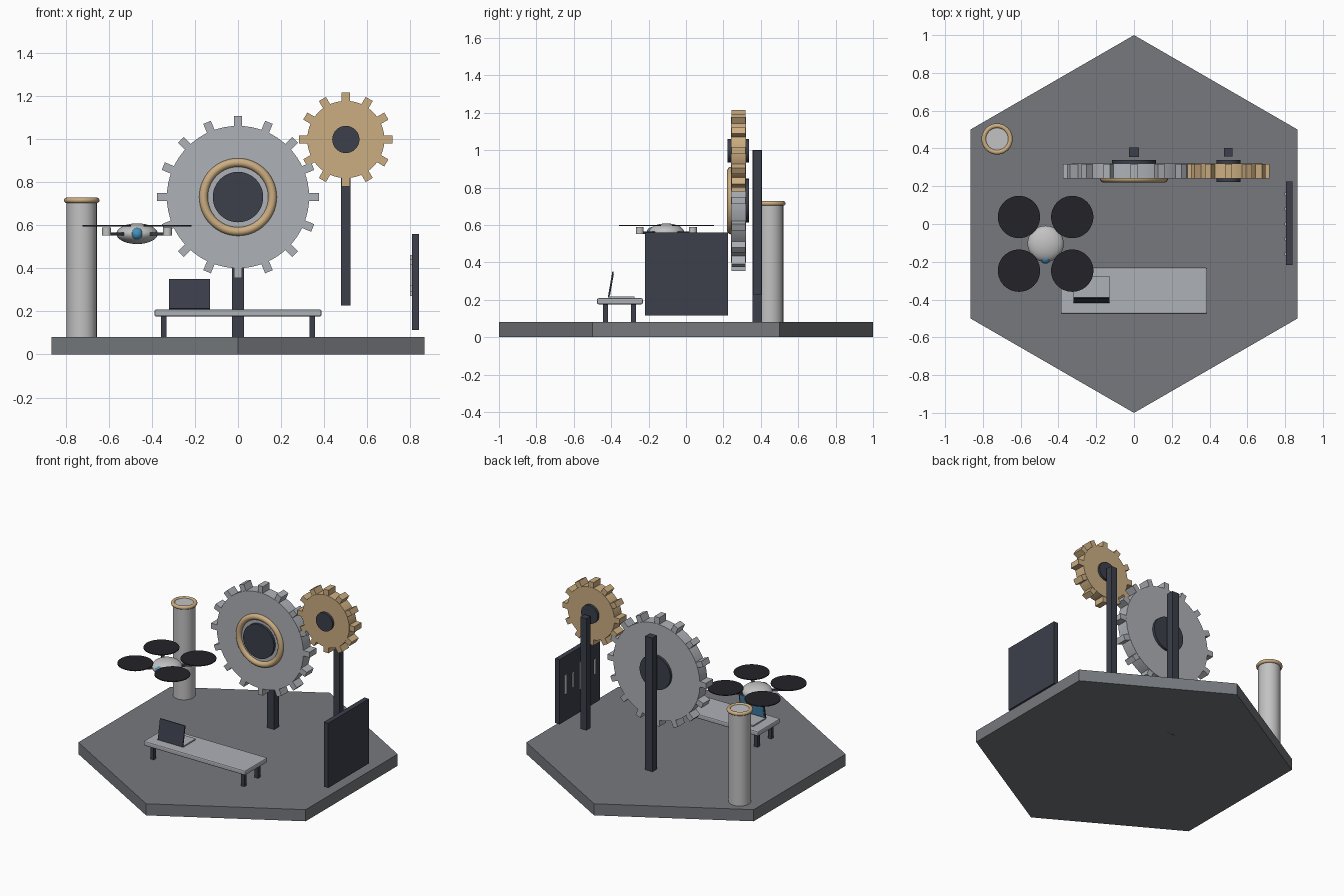
import bpy, bmesh, math
from mathutils import Vector

if "Cube" in bpy.data.objects:
    bpy.data.objects.remove(bpy.data.objects["Cube"])

def mat(name, r, g, b):
    m = bpy.data.materials.new(name)
    m.diffuse_color = (r, g, b, 1)
    m.use_nodes = True
    m.node_tree.nodes["Principled BSDF"].inputs["Base Color"].default_value = m.diffuse_color
    return m

BASE = mat("base grey", 0.18, 0.19, 0.205)
STEEL = mat("steel grey", 0.42, 0.44, 0.47)
LIGHT = mat("light grey", 0.54, 0.54, 0.54)
DARK = mat("dark slate", 0.045, 0.05, 0.07)
BLACK = mat("rotor black", 0.017, 0.017, 0.022)
BRASS = mat("brass", 0.60, 0.42, 0.22)
BLUE = mat("glass blue", 0.06, 0.28, 0.50)

def finish(name, m, smooth=True):
    o = bpy.context.object
    o.name = name
    o.data.materials.append(m)
    if smooth:
        bpy.ops.object.shade_smooth_by_angle(angle=math.radians(35))
    return o

def box(name, loc, size, m, rot=(0, 0, 0), bevel=0):
    bpy.ops.mesh.primitive_cube_add(size=1, location=loc, rotation=rot)
    o = finish(name, m, False)
    for v in o.data.vertices:
        v.co = Vector((v.co.x * size[0], v.co.y * size[1], v.co.z * size[2]))
    if bevel:
        b = o.modifiers.new("bevel", 'BEVEL')
        b.width, b.segments = bevel, 2
    return o

def cyl(name, loc, r, h, m, rot=(0, 0, 0), n=48):
    bpy.ops.mesh.primitive_cylinder_add(vertices=n, radius=r, depth=h, location=loc, rotation=rot)
    return finish(name, m)

def ring(name, loc, R, r, m, rot=(0, 0, 0)):
    bpy.ops.mesh.primitive_torus_add(major_radius=R, minor_radius=r, major_segments=56,
                                     minor_segments=14, location=loc, rotation=rot)
    return finish(name, m)

def ball(name, loc, r, m, squash=1):
    bpy.ops.mesh.primitive_uv_sphere_add(segments=32, ring_count=18, radius=r, location=loc)
    o = finish(name, m)
    o.scale.z = squash
    return o

FACE_Y = (math.pi / 2, 0, 0)

# Hexagonal platform with points at front and back
me = bpy.data.meshes.new("platform")
bm = bmesh.new()
f = bm.faces.new([bm.verts.new((math.sin(i * math.pi / 3), math.cos(i * math.pi / 3), 0)) for i in range(6)])
top = bmesh.ops.extrude_face_region(bm, geom=[f])
bmesh.ops.translate(bm, vec=(0, 0, 0.08), verts=[g for g in top["geom"] if isinstance(g, bmesh.types.BMVert)])
bmesh.ops.recalc_face_normals(bm, faces=bm.faces)
bm.to_mesh(me)
bm.free()
me.materials.append(BASE)
bpy.context.collection.objects.link(bpy.data.objects.new("platform", me))

# Gears: disc, box teeth around the rim, dark hub
def gear(name, x, z, r, outer, teeth, hub, m):
    cyl(name + "_disc", (x, 0.28, z), r, 0.08, m, FACE_Y, 64)
    length = outer - r + 0.03
    mid = outer - length / 2
    for i in range(teeth):
        a = 2 * math.pi * i / teeth
        box(f"{name}_tooth_{i}", (x + mid * math.sin(a), 0.28, z + mid * math.cos(a)),
            (0.038, 0.076, length), m, (0, a, 0))
    cyl(name + "_hub", (x, 0.28, z), hub, 0.115, DARK, FACE_Y)

gear("large_gear", 0, 0.73, 0.33, 0.375, 16, 0.117, STEEL)
gear("small_gear", 0.5, 0.997, 0.179, 0.217, 12, 0.063, BRASS)
ring("large_gear_ring", (0, 0.24, 0.73), 0.16, 0.02, BRASS, FACE_Y)

# Gear posts
box("large_gear_post", (0, 0.38, 0.5), (0.055, 0.05, 1.0), DARK)
box("small_gear_post", (0.5, 0.38, 0.613), (0.045, 0.045, 0.77), DARK)

# Pillar with brass collar
cyl("pillar", (-0.725, 0.45, 0.40), 0.07, 0.64, LIGHT)
ring("pillar_collar", (-0.725, 0.45, 0.715), 0.07, 0.0125, BRASS)

# Bench
box("bench_top", (0, -0.353, 0.192), (0.775, 0.245, 0.033), STEEL, bevel=0.008)
for sx in (-1, 1):
    for sy in (-1, 1):
        box(f"bench_leg_{sx}_{sy}", (sx * 0.345, -0.355 + sy * 0.075, 0.129), (0.026, 0.026, 0.1), DARK)

# Laptop facing the back, screen tilted over the keyboard
tilt = math.radians(-10)
box("laptop_base", (-0.224, -0.343, 0.212), (0.19, 0.135, 0.01), STEEL)
box("laptop_lid", (-0.224, -0.402, 0.281), (0.19, 0.008, 0.14), DARK, (tilt, 0, 0))
box("laptop_screen", (-0.224, -0.3975, 0.2802), (0.17, 0.003, 0.118), BLUE, (tilt, 0, 0))

# Display board with chart bars on its inner side
box("board", (0.823, 0.003, 0.337), (0.034, 0.442, 0.445), DARK)
for i, h in enumerate((0.13, 0.10, 0.19, 0.15, 0.10)):
    box(f"board_bar_{i}", (0.802, 0.16 - i * 0.08, 0.367), (0.009, 0.016, h), LIGHT)

# Drone
dx, dy, dz = -0.468, -0.105, 0.56
ball("drone_body", (dx, dy, dz), 0.096, LIGHT, 0.5)
ball("drone_eye", (dx, dy - 0.077, dz), 0.028, BLUE)
for k in (1, -1):
    box(f"drone_arm_{k}", (dx, dy, dz - 0.002), (0.4, 0.018, 0.014), DARK, (0, 0, k * math.pi / 4))
for sx in (-1, 1):
    for sy in (-1, 1):
        p = (dx + sx * 0.141, dy + sy * 0.142)
        cyl(f"drone_motor_{sx}_{sy}", (*p, 0.57), 0.021, 0.038, LIGHT, n=24)
        cyl(f"drone_rotor_{sx}_{sy}", (*p, 0.597), 0.112, 0.005, BLACK)
